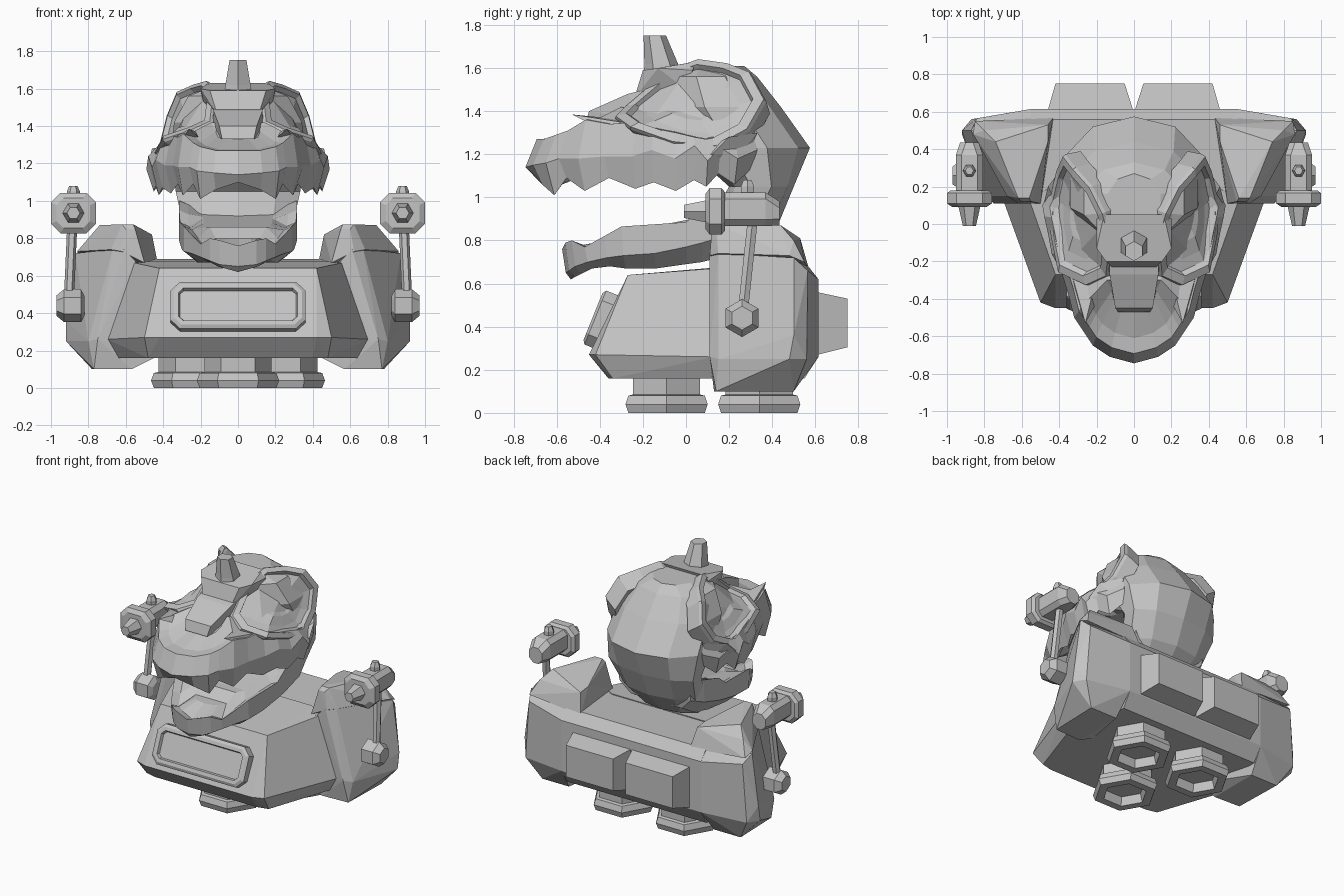
import bpy, bmesh, math
from mathutils import Matrix, Vector

if "Cube" in bpy.data.objects:
    bpy.data.objects.remove(bpy.data.objects["Cube"])

grey = bpy.data.materials.new("plain_grey")
grey.diffuse_color = (0.55, 0.55, 0.55, 1)
grey.use_nodes = True
grey.node_tree.nodes["Principled BSDF"].inputs["Base Color"].default_value = grey.diffuse_color


def finish(name, bm):
    bmesh.ops.recalc_face_normals(bm, faces=bm.faces)
    me = bpy.data.meshes.new(name)
    bm.to_mesh(me)
    bm.free()
    me.materials.append(grey)
    ob = bpy.data.objects.new(name, me)
    bpy.context.collection.objects.link(ob)
    return ob


def flip(pts):
    return [(-x, y, z) for x, y, z in pts]


def hull(name, pts, both=False):
    """Convex solid; both=True bridges the mirrored points too."""
    bm = bmesh.new()
    for p in pts + (flip(pts) if both else []):
        bm.verts.new(p)
    bmesh.ops.remove_doubles(bm, verts=bm.verts, dist=0.0005)
    r = bmesh.ops.convex_hull(bm, input=bm.verts)
    junk = {g for g in r["geom_interior"] + r["geom_unused"] if isinstance(g, bmesh.types.BMVert)}
    bmesh.ops.delete(bm, geom=list(junk), context="VERTS")
    bmesh.ops.dissolve_limit(bm, angle_limit=0.03, verts=bm.verts, edges=bm.edges)
    return finish(name, bm)


def pair(name, pts):
    hull(name + "_right", pts)
    hull(name + "_left", flip(pts))


def loft(name, rings):
    """Skin closed rings that share a point count, capped at both ends."""
    bm = bmesh.new()
    vs = [[bm.verts.new(p) for p in r] for r in rings]
    n = len(vs[0])
    for a, b in zip(vs, vs[1:]):
        for i in range(n):
            bm.faces.new((a[i], a[(i + 1) % n], b[(i + 1) % n], b[i]))
    ends = [bm.faces.new(v) for v in (vs[0], vs[-1])]
    bmesh.ops.triangulate(bm, faces=ends)
    return finish(name, bm)


def ngon(c, r, axis, n=6, turn=0.0):
    """Ring of n points around an axis."""
    out = []
    for i in range(n):
        a = turn + 2 * math.pi * i / n
        u, v = r * math.cos(a), r * math.sin(a)
        d = {"x": (0, u, v), "y": (u, 0, v), "z": (u, v, 0)}[axis]
        out.append(tuple(c[k] + d[k] for k in range(3)))
    return out


def block(x, y, z, w, h, c):
    """Rectangle ring with cut corners, facing along y."""
    return [(x + a, y, z + b) for a, b in ((w, h - c), (w - c, h), (c - w, h), (-w, h - c),
            (-w, c - h), (c - w, -h), (w - c, -h), (w, c - h))]


def full(half):
    """Half outline starting on the centre line, turned into a whole ring."""
    return half + flip(half[:0:-1])


# ---- body
hull("front_body", [(.42, -.27, .64), (.50, -.42, .27), (.42, -.45, .27), (.40, -.36, .16),
     (.48, -.34, .16), (.70, .13, .26), (.64, .13, .16), (.56, .13, .67), (.44, .2, .68)], True)
hull("rear_body", [(.55, .11, .67), (.55, .56, .69), (.55, .615, .62), (.55, .615, .26),
     (.55, .55, .16), (.55, .11, .16)], True)
pair("side_wing", [(.57, .13, .10), (.77, .14, .10), (.78, .5, .10), (.57, .5, .10), (.45, .13, .16),
     (.75, .11, .26), (.80, .15, .25), (.92, .48, .25), (.92, .5, .36), (.87, .56, .25), (.55, .615, .26),
     (.55, .615, .62), (.84, .565, .66), (.87, .5, .72), (.67, .15, .74), (.61, .11, .74), (.55, .11, .68),
     (.45, .56, .69)])
pair("shoulder_pod", [(.43, .57, .67), (.85, .55, .70), (.86, .48, .73), (.68, .15, .74), (.62, .11, .73),
     (.50, .11, .67), (.46, .53, .81), (.80, .50, .80), (.74, .44, .87), (.62, .14, .875), (.60, .12, .85),
     (.55, .12, .85), (.56, .14, .875), (.46, .44, .82)])
pair("back_plate", [(.005, .61, .27), (.46, .61, .27), (.46, .61, .56), (.005, .61, .56),
     (.05, .75, .305), (.42, .75, .305), (.42, .75, .53), (.05, .75, .53)])

# ---- framed front panel on the sloping face
bm = bmesh.new()
f = bm.faces.new([bm.verts.new(p) for p in block(0, 0, 0, .36, .135, .05)])
f.normal_update()
if f.normal.y > 0:
    f.normal_flip()
f = bmesh.ops.extrude_face_region(bm, geom=[f])
top = [g for g in f["geom"] if isinstance(g, bmesh.types.BMFace)][0]
bmesh.ops.translate(bm, verts=top.verts, vec=(0, -.06, 0))
for t, d in ((.02, .012), (.025, 0), (.008, -.02)):
    bmesh.ops.inset_region(bm, faces=[top], thickness=t, depth=d)
bm.transform(Matrix.Translation((0, -.365, .42)) @ Matrix.Rotation(math.radians(-22), 4, "X"))
finish("front_panel", bm)

# ---- hexagonal thruster feet, hollow underneath
for name, x, y in (("front_foot", 0, -.09), ("rear_foot_right", .245, .34), ("rear_foot_left", -.245, .34)):
    loft(name, [ngon((x, y, z), r, "z") for z, r in
         ((.2, .18), (.085, .18), (.08, .205), (.04, .22), (0, .205), (0, .145), (.06, .13))])

# ---- side arms: flange, housing, nozzle, knob, rod, hub
for s, side in ((1, "right"), (-1, "left")):
    x, z = s * .88, .935
    loft("arm_flange_" + side, [block(x, y, z, w, w * .9, w * .42) for y, w in
         ((.09, .09), (.11, .12), (.165, .12), (.18, .10))])
    loft("arm_housing_" + side, [block(x, y, z + d, w, h, .03) for y, d, w, h in
         ((.12, .01, .072, .078), (.37, .01, .072, .078), (.435, -.01, .05, .055))])
    loft("arm_nozzle_" + side, [ngon((x, y, z), r, "y", 6) for y, r in ((.10, .06), (-.01, .035))])
    loft("arm_knob_" + side, [ngon((x, .285, k), r, "z", 6) for k, r in ((1.0, .035), (1.05, .035), (1.08, .022))])
    loft("arm_rod_" + side, [ngon(p, .027, "z", 6) for p in ((s * .885, .31, .9), (s * .905, .262, .45))])
    loft("arm_hub_" + side, [ngon((s * k, .26, .44), r, "x", 6, math.pi / 6) for k, r in
         ((.82, .05), (.84, .088), (.93, .088), (.97, .055))])

# ---- skull and neck
rings = []
for z, rx, y0, y1 in ((.72, .24, .02, .28), (.88, .31, .10, .43), (1.05, .35, .20, .50), (1.23, .375, .0, .575),
                      (1.42, .36, -.1, .44), (1.56, .28, -.1, .33), (1.61, .15, -.05, .27)):
    rings.append([(rx * math.cos(a), (y0 + y1) / 2 + (y1 - y0) / 2 * math.sin(a), z)
                  for a in [2 * math.pi * i / 10 + math.pi / 2 for i in range(10)]])
loft("skull", rings)

# ---- upper jaw: x, y, jagged lip height, cheek height, upper rim height
lip = [(0, -.745, 1.10, 1.14, 1.27), (.13, -.71, 1.06, 1.15, 1.27), (.22, -.65, 1.01, 1.16, 1.29),
       (.26, -.59, 1.09, 1.18, 1.31), (.32, -.50, 1.03, 1.18, 1.36), (.35, -.38, 1.09, 1.19, 1.34),
       (.39, -.25, 1.04, 1.19, 1.35), (.44, -.16, 1.07, 1.22, 1.32), (.46, -.05, 1.03, 1.18, 1.30),
       (.48, .04, 1.08, 1.24, 1.28), (.49, .10, 1.05, 1.17, 1.27), (.46, .16, 1.11, 1.23, 1.28),
       (.43, .24, 1.06, 1.18, 1.32), (.36, .33, 1.14, 1.22, 1.36)]
loft("upper_jaw", [full(r) for r in (
    [(x * .6, y * .75 + .05, 1.13) for x, y, b, m, t in lip],
    [(x * .84, y * .9 + .01, b + .05) for x, y, b, m, t in lip],
    [(x * .92, y * .94, b) for x, y, b, m, t in lip],
    [(x, y, m) for x, y, b, m, t in lip],
    [(x * .92, y * .93, t) for x, y, b, m, t in lip],
    [(x * .78, y * .82, t + .005) for x, y, b, m, t in lip],
    [(x * .45, y * .6, t + .06) for x, y, b, m, t in lip])])

# ---- lower jaw: x, y, rim height, band height, bottom height
jaw = [(0, -.575, .76, .65, .62), (.10, -.56, .79, .66, .64), (.15, -.53, .80, .68, .65), (.20, -.47, .77, .70, .67),
       (.25, -.38, .82, .72, .68), (.29, -.30, .865, .73, .67), (.30, -.15, .875, .74, .67), (.31, .0, .885, .77, .69),
       (.315, .08, .95, .79, .70), (.315, .25, 1.0, .84, .74), (.28, .36, 1.0, .88, .80)]
loft("lower_jaw", [full(r) for r in (
    [(x * .6, y * .75 + .05, .86 + .15 * (y + .3) * (y > -.3) - .06 * (y < -.4)) for x, y, r, b, d in jaw],
    [(x * .85, y * .9, r - .02) for x, y, r, b, d in jaw],
    [(x, y, r) for x, y, r, b, d in jaw],
    [(x, y * .97, b) for x, y, r, b, d in jaw],
    [(x * .72, y * .93, d) for x, y, r, b, d in jaw])])

# ---- face core, nose bridge, crest and horn
hull("face_core", [(.10, -.42, 1.34), (.12, -.2, 1.46), (.16, 0, 1.58), (.25, .25, 1.56), (.30, .3, 1.42),
     (.37, .1, 1.28), (.34, -.2, 1.3)], True)
hull("nose_bridge", [(.13, -.27, 1.48), (.13, -.19, 1.50), (.10, -.45, 1.40), (.085, -.47, 1.33), (.14, -.2, 1.36)], True)
hull("crest", [(.16, .05, 1.63), (.2, .03, 1.59), (.2, -.13, 1.60), (.15, -.20, 1.59), (.11, -.24, 1.46),
     (.11, -.16, 1.44), (.18, .0, 1.5)], True)
loft("horn", [ngon((0, y, z), r, "z", 6, math.pi / 6) for y, z, r in
     ((-.11, 1.57, .085), (-.115, 1.62, .078), (-.145, 1.752, .052))])

# ---- eye surrounds: brow band stepping down to a faceted socket
brow = [(.12, -.08, 1.59), (.16, .06, 1.64), (.23, .2, 1.62), (.32, .30, 1.58), (.375, .37, 1.45), (.41, .29, 1.31),
        (.445, .14, 1.23), (.44, -.06, 1.25), (.40, -.26, 1.32), (.25, -.33, 1.37), (.14, -.28, 1.42)]
mid = sum((Vector(p) for p in brow), Vector()) / len(brow)
out = Vector((.78, -.3, .55)).normalized()
for s, side in ((1, "right"), (-1, "left")):
    rings = []
    for k, d in ((.96, -.11), (1.0, -.01), (.98, .01), (.84, .018), (.80, -.01), (.62, -.015),
                 (.35, -.01), (.08, -.03)):
        ring = [mid + (Vector(p) - mid) * k + out * d for p in brow]
        rings.append([(s * p.x, p.y, p.z) for p in ring])
    loft("eye_surround_" + side, rings)
# pointed brow fins and cheek spikes
pair("brow_fin", [(.20, -.28, 1.36), (.34, -.24, 1.34), (.26, -.53, 1.385), (.30, -.42, 1.33), (.2, -.42, 1.33)])
pair("cheek_spike", [(.38, .05, 1.2), (.36, .33, 1.3), (.36, .28, 1.18), (.46, .20, 1.28), (.48, .12, 1.2),
     (.41, .15, 1.12), (.40, .25, 1.2)])
